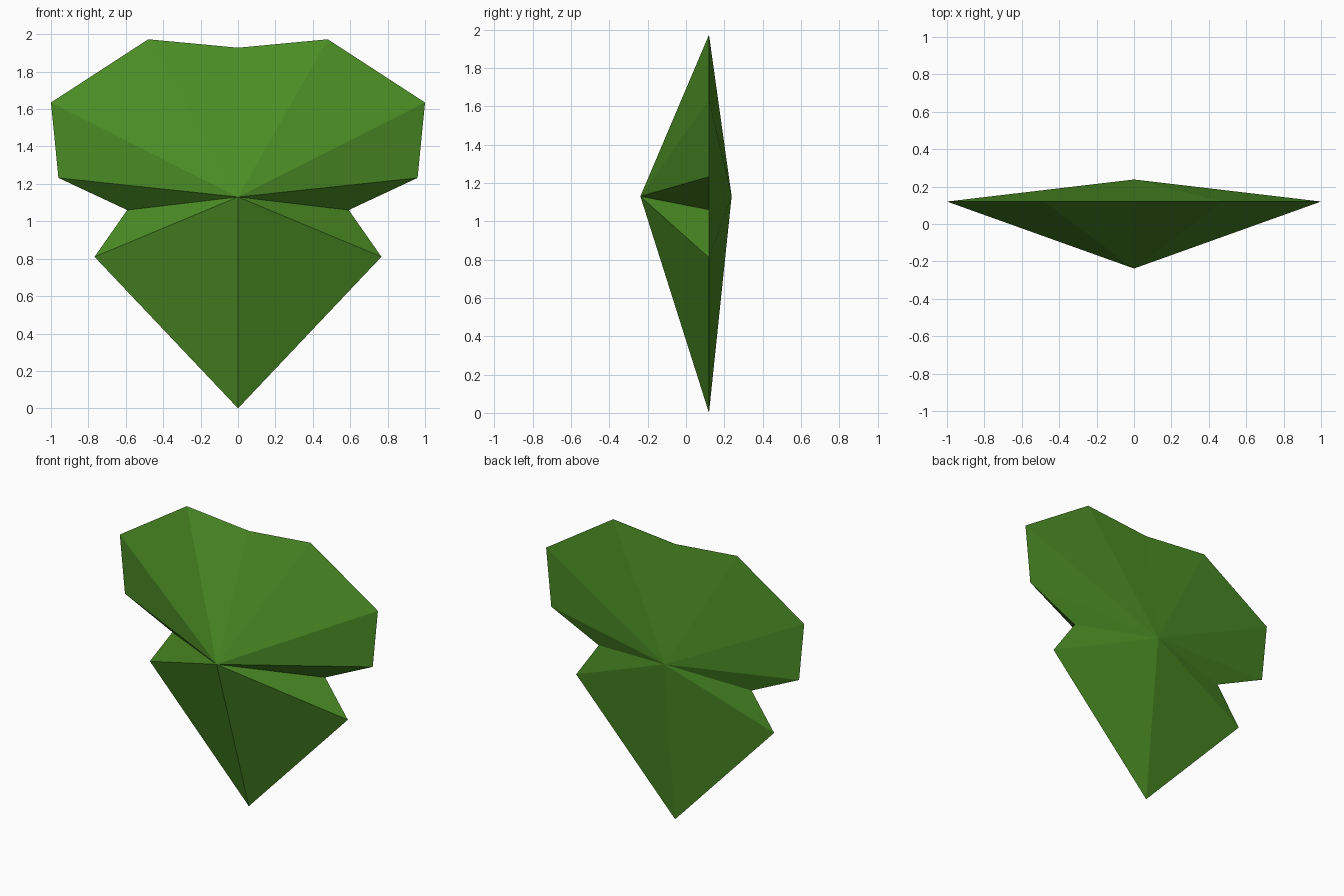
import bpy
import bmesh

if "Cube" in bpy.data.objects:
    bpy.data.objects.remove(bpy.data.objects["Cube"])

# Leaf green
green = bpy.data.materials.new("leaf green")
green.diffuse_color = (0.07, 0.265, 0.018, 1)
green.use_nodes = True
green.node_tree.nodes["Principled BSDF"].inputs["Base Color"].default_value = green.diffuse_color

# Right half of the leaf outline (x, z), from top notch to bottom tip
half = [(0, 1.928), (0.48, 1.973), (1.0, 1.635), (0.96, 1.232),
        (0.592, 1.06), (0.767, 0.81), (0, 0)]
outline = half + [(-x, z) for x, z in half[-2:0:-1]]

RIM_Y = 0.12
CENTRE_Z = 1.13

# Faceted leaf: rim joined to a tall front point and a shallow back point
bm = bmesh.new()
rim = [bm.verts.new((x, RIM_Y, z)) for x, z in outline]
front_point = bm.verts.new((0, -0.238, CENTRE_Z))
back_point = bm.verts.new((0, 0.238, CENTRE_Z))
for a, b in zip(rim, rim[1:] + rim[:1]):
    bm.faces.new((front_point, b, a))
    bm.faces.new((back_point, a, b))
bmesh.ops.recalc_face_normals(bm, faces=bm.faces)

mesh = bpy.data.meshes.new("leaf")
bm.to_mesh(mesh)
bm.free()
mesh.materials.append(green)
leaf = bpy.data.objects.new("leaf", mesh)
bpy.context.collection.objects.link(leaf)
